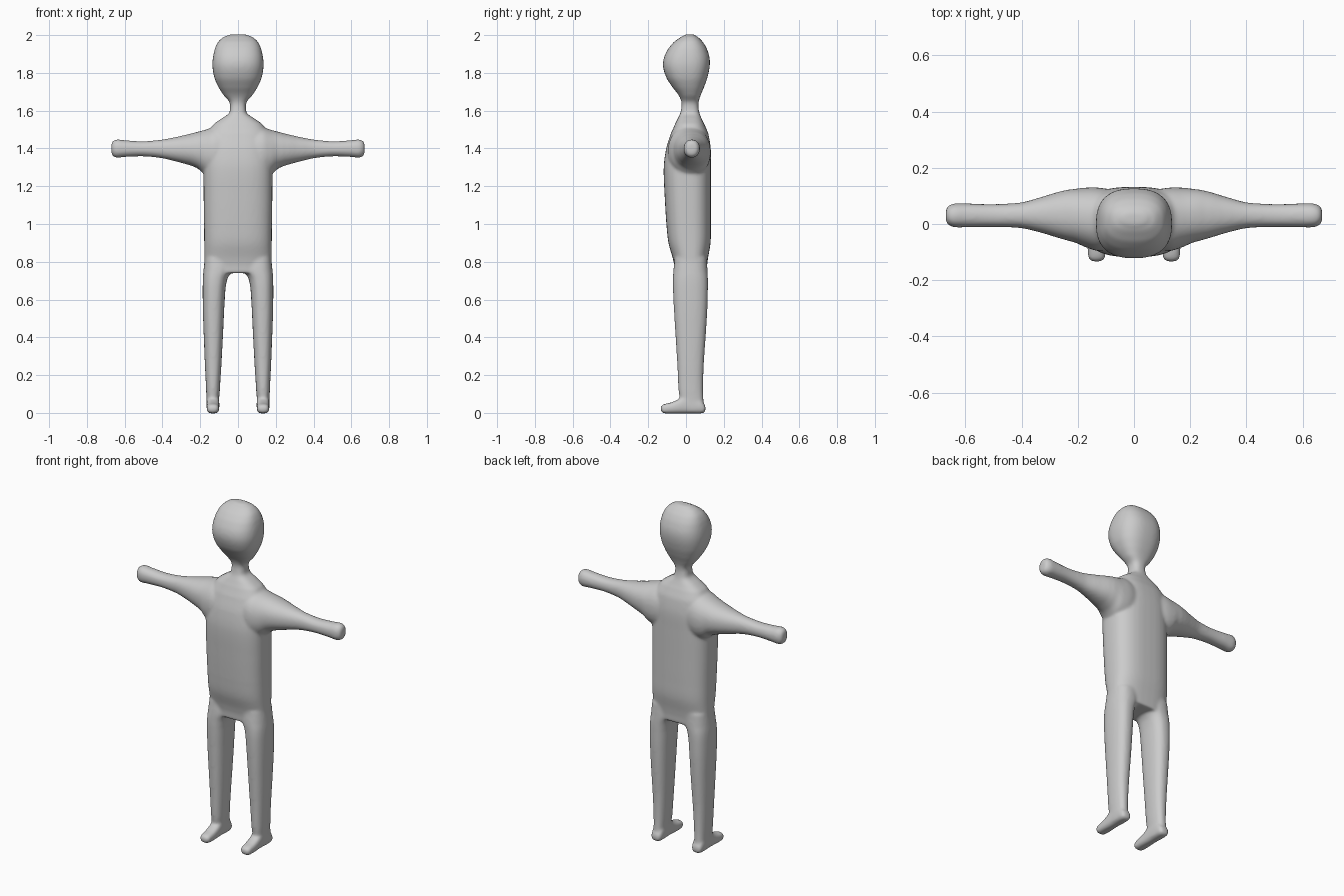
import bpy, bmesh, math
from mathutils import Vector

grey = bpy.data.materials.new("grey")
grey.diffuse_color = (0.6, 0.6, 0.6, 1)

SIDES = 40
STEPS = 6


def smooth_rows(rows):
    """Catmull-Rom subdivision of the section table."""
    out = []
    for i in range(len(rows) - 1):
        p0, p1, p2, p3 = (rows[min(max(i + k, 0), len(rows) - 1)] for k in (-1, 0, 1, 2))
        for s in range(STEPS):
            t = s / STEPS
            row = [p1[0] + (p2[0] - p1[0]) * t]
            for a, b, c, d in list(zip(p0, p1, p2, p3))[1:]:
                row.append(0.5 * (2 * b + (c - a) * t + (2 * a - 5 * b + 4 * c - d) * t * t
                                  + (3 * b - a - 3 * c + d) * t ** 3))
            out.append(row)
    out.append(rows[-1])
    return out


def loft(bm, rows, place, power):
    """Skin rounded sections (position, u min, u max, v min, v max), capped at both ends."""
    rings = []
    for p, u0, u1, v0, v1 in smooth_rows(rows):
        ring = []
        for k in range(SIDES):
            c, s = math.cos(2 * math.pi * k / SIDES), math.sin(2 * math.pi * k / SIDES)
            u = (u0 + u1) / 2 + (u1 - u0) / 2 * math.copysign(abs(c) ** (2 / power), c)
            v = (v0 + v1) / 2 + (v1 - v0) / 2 * math.copysign(abs(s) ** (2 / power), s)
            ring.append(bm.verts.new(Vector(place(p, u, v))))
        rings.append(ring)
    faces = [bm.faces.new(rings[0][::-1]), bm.faces.new(rings[-1])]
    for a, b in zip(rings, rings[1:]):
        for k in range(SIDES):
            n = (k + 1) % SIDES
            faces.append(bm.faces.new((a[k], a[n], b[n], b[k])))
    bmesh.ops.recalc_face_normals(bm, faces=faces)


# Section tables: torso by height (half width, back and front), then neck and head
torso = [(z, -w, w, f, b) for z, w, f, b in (
    (0.74, 0.176, -0.06, 0.11), (0.80, 0.178, -0.066, 0.114), (0.90, 0.179, -0.093, 0.13),
    (1.00, 0.180, -0.104, 0.132), (1.15, 0.182, -0.113, 0.132), (1.30, 0.182, -0.118, 0.132),
    (1.40, 0.175, -0.105, 0.131), (1.48, 0.160, -0.08, 0.118), (1.53, 0.128, -0.058, 0.097),
    (1.56, 0.085, -0.043, 0.082), (1.585, 0.048, -0.031, 0.072), (1.62, 0.042, -0.024, 0.066))]
head = [(z, -w, w, f, b) for z, w, f, b in (
    (1.54, 0.042, -0.02, 0.066), (1.60, 0.042, -0.024, 0.066), (1.645, 0.045, -0.024, 0.067),
    (1.68, 0.075, -0.038, 0.077), (1.72, 0.101, -0.069, 0.094), (1.77, 0.124, -0.102, 0.112),
    (1.83, 0.135, -0.121, 0.125), (1.88, 0.133, -0.117, 0.125), (1.93, 0.122, -0.093, 0.110),
    (1.965, 0.105, -0.063, 0.089), (1.99, 0.078, -0.028, 0.064), (2.004, 0.042, -0.002, 0.042))]
# Arm by distance outward (y range, z range)
arm = [(0.06, -0.09, 0.12, 1.26, 1.51), (0.13, -0.096, 0.13, 1.25, 1.512),
       (0.18, -0.08, 0.129, 1.265, 1.497), (0.21, -0.066, 0.125, 1.292, 1.489),
       (0.25, -0.055, 0.119, 1.310, 1.478), (0.32, -0.034, 0.099, 1.329, 1.462),
       (0.40, -0.015, 0.077, 1.348, 1.447), (0.50, -0.011, 0.071, 1.358, 1.438),
       (0.60, -0.012, 0.073, 1.355, 1.443), (0.64, -0.012, 0.073, 1.351, 1.448),
       (0.66, -0.005, 0.066, 1.357, 1.442), (0.67, 0.006, 0.056, 1.37, 1.43)]
# Leg by height (x range, y range)
leg = [(0.01, 0.100, 0.165, -0.02, 0.098), (0.05, 0.101, 0.166, -0.030, 0.094),
       (0.12, 0.096, 0.169, -0.040, 0.091), (0.25, 0.088, 0.175, -0.046, 0.094),
       (0.40, 0.080, 0.181, -0.055, 0.104), (0.55, 0.073, 0.186, -0.064, 0.113),
       (0.66, 0.066, 0.187, -0.069, 0.116), (0.71, 0.056, 0.186, -0.069, 0.116),
       (0.75, 0.035, 0.183, -0.067, 0.114), (0.82, 0.03, 0.177, -0.06, 0.11)]
# Foot from toe to heel (x range, z range)
foot = [(-0.134, 0.113, 0.153, 0.008, 0.036), (-0.12, 0.103, 0.163, -0.002, 0.046),
        (-0.08, 0.099, 0.166, -0.003, 0.055), (-0.045, 0.099, 0.166, -0.003, 0.070),
        (0.0, 0.099, 0.166, -0.003, 0.095), (0.08, 0.099, 0.166, -0.003, 0.07),
        (0.103, 0.108, 0.158, 0.002, 0.04)]

bm = bmesh.new()
loft(bm, torso, lambda p, u, v: (u, v, p), 2.7)
loft(bm, head, lambda p, u, v: (u, v, p), 2.5)
for side in (-1, 1):
    loft(bm, arm, lambda p, u, v: (side * p, u, v), 2.2)
    loft(bm, leg, lambda p, u, v: (side * u, v, p), 2.4)
    loft(bm, foot, lambda p, u, v: (side * u, p, v), 2.8)

mesh = bpy.data.meshes.new("body")
bm.to_mesh(mesh)
bm.free()
body = bpy.data.objects.new("body", mesh)
bpy.context.collection.objects.link(body)
mesh.materials.append(grey)

# Fuse the parts into one skin and soften the joints
remesh = body.modifiers.new("fuse", "REMESH")
remesh.mode = "VOXEL"
remesh.voxel_size = 0.008
remesh.use_smooth_shade = True
soften = body.modifiers.new("soften", "SMOOTH")
soften.factor = 0.5
soften.iterations = 8
